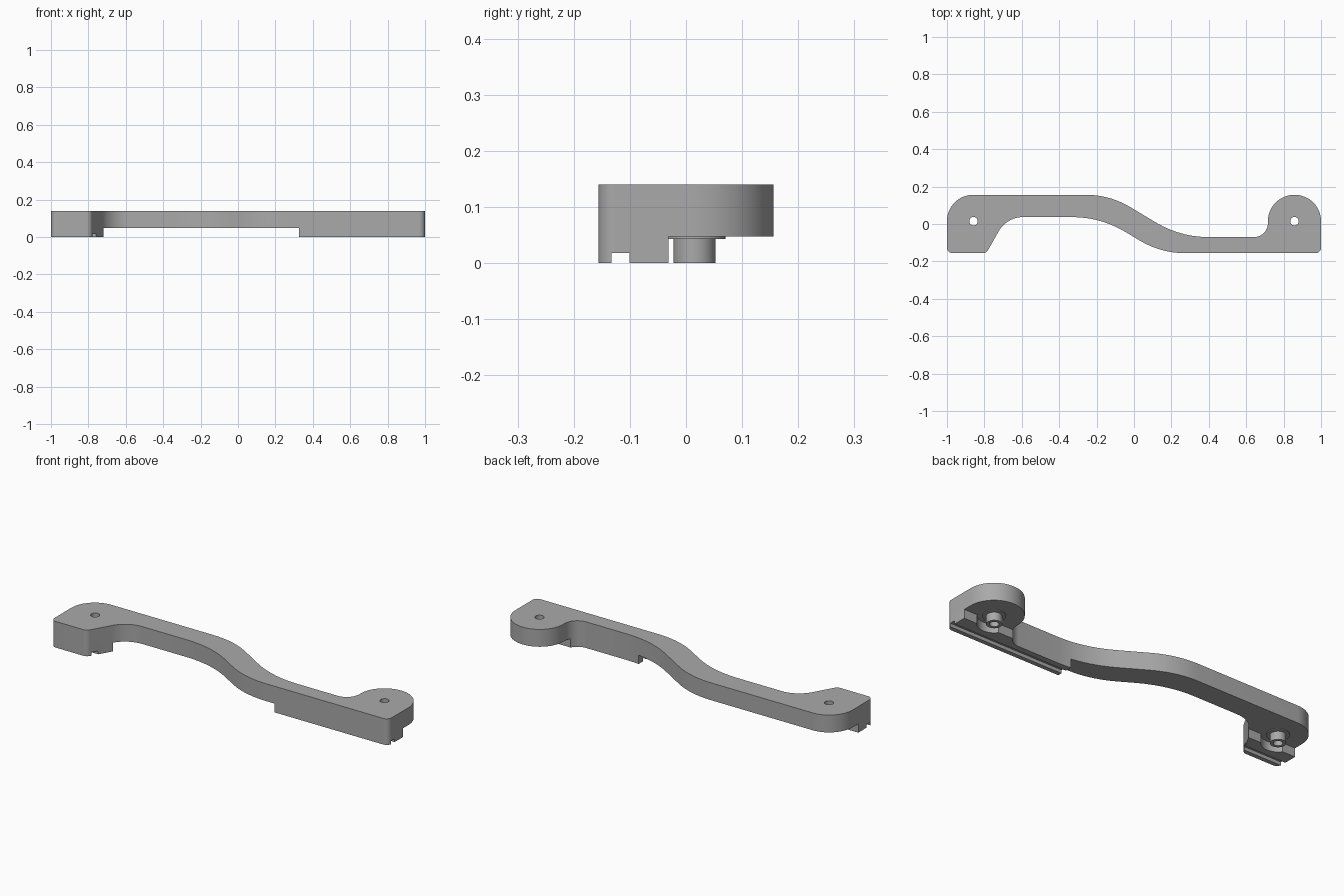
import bpy, bmesh, math
from mathutils import Vector

cube = bpy.data.objects.get("Cube")
if cube:
    bpy.data.objects.remove(cube, do_unlink=True)

grey = bpy.data.materials.new("plain grey")
grey.use_nodes = True
colour = (0.4, 0.4, 0.4, 1)
grey.diffuse_color = colour
grey.node_tree.nodes["Principled BSDF"].inputs["Base Color"].default_value = colour

TOP, UNDER = 0.14, 0.047          # plate top and underside
HOLE_X, HOLE_Y = 0.858, 0.015     # screw positions


def rounded(corners):
    """Replace each (x, y, radius) corner by a tangent arc."""
    out = []
    for i, (x, y, r) in enumerate(corners):
        p = Vector((x, y))
        a = (Vector(corners[i - 1][:2]) - p).normalized()
        b = (Vector(corners[(i + 1) % len(corners)][:2]) - p).normalized()
        half = a.angle(b) / 2
        centre = p + (a + b).normalized() * r / math.sin(half)
        start = p + a * r / math.tan(half) - centre
        end = p + b * r / math.tan(half) - centre
        sweep = math.atan2(start.x * end.y - start.y * end.x, start.dot(end))
        steps = max(6, int(abs(sweep) * 14))
        for k in range(steps + 1):
            t = sweep * k / steps
            c, s = math.cos(t), math.sin(t)
            out.append((centre.x + c * start.x - s * start.y,
                        centre.y + s * start.x + c * start.y))
    return out


def circle(x, y, r, n=48):
    return [(x + r * math.cos(math.tau * k / n), y + r * math.sin(math.tau * k / n))
            for k in range(n)]


def box(x0, x1, y0, y1):
    return [(x0, y0), (x1, y0), (x1, y1), (x0, y1)]


def prism(name, outline, z0, z1):
    """Extrude a closed outline between two heights."""
    bm = bmesh.new()
    face = bm.faces.new([bm.verts.new((x, y, z0)) for x, y in outline])
    ext = bmesh.ops.extrude_face_region(bm, geom=[face])
    for v in ext["geom"]:
        if isinstance(v, bmesh.types.BMVert):
            v.co.z = z1
    bmesh.ops.recalc_face_normals(bm, faces=bm.faces)
    mesh = bpy.data.meshes.new(name)
    bm.to_mesh(mesh)
    bm.free()
    mesh.materials.append(grey)
    obj = bpy.data.objects.new(name, mesh)
    bpy.context.collection.objects.link(obj)
    return obj


def activate(obj):
    bpy.ops.object.select_all(action='DESELECT')
    obj.select_set(True)
    bpy.context.view_layer.objects.active = obj


def cut(obj, outline, z0, z1):
    cutter = prism("cutter", outline, z0, z1)
    cutter.hide_render = True
    mod = obj.modifiers.new("cut", 'BOOLEAN')
    mod.operation, mod.solver, mod.object = 'DIFFERENCE', 'EXACT', cutter
    activate(obj)
    bpy.ops.object.modifier_apply(modifier=mod.name)
    bpy.data.objects.remove(cutter, do_unlink=True)


def smooth(obj):
    activate(obj)
    bpy.ops.object.shade_smooth_by_angle(angle=math.radians(25))


# S-shaped handle body, outlined counter-clockwise from the front right corner
body = prism("handle_body", rounded([
    (-1, -0.156, 0.03), (-0.79, -0.156, 0.03),
    (-0.68, 0.037, 0.15), (-0.178, 0.037, 0.55),
    (0.143, -0.156, 0.47), (1, -0.156, 0.03),
    (1, 0.156, 0.141), (0.716, 0.156, 0.141),
    (0.716, -0.07, 0.075), (0.247, -0.07, 0.55),
    (-0.13, 0.156, 0.45), (-1, 0.156, 0.14)]), 0, TOP)

# Relieve the underside, leaving a foot along the front of each end
cut(body, box(-0.715, 0.327, -0.3, 0.3), -0.1, UNDER)
cut(body, box(-1.1, 1.1, -0.031, 0.3), -0.1, UNDER)
# Groove running along both feet
cut(body, box(-1.1, 1.1, -0.133, -0.101), -0.1, 0.018)
# Round pocket and screw hole at each end
for x in (-HOLE_X, HOLE_X):
    cut(body, circle(x, HOLE_Y, 0.08), -0.1, UNDER)
    cut(body, circle(x, HOLE_Y, 0.0225), -0.1, 0.3)
smooth(body)

# Hollow screw bosses, each with a thin collar against the underside
for side, x in (("right", -HOLE_X), ("left", HOLE_X)):
    for part, radius, low in (("boss", 0.0375, 0), ("collar", 0.055, 0.043)):
        ring = prism(f"{side}_screw_{part}", circle(x, HOLE_Y, radius), low, UNDER)
        cut(ring, circle(x, HOLE_Y, 0.0225), -0.1, 0.3)
        smooth(ring)
